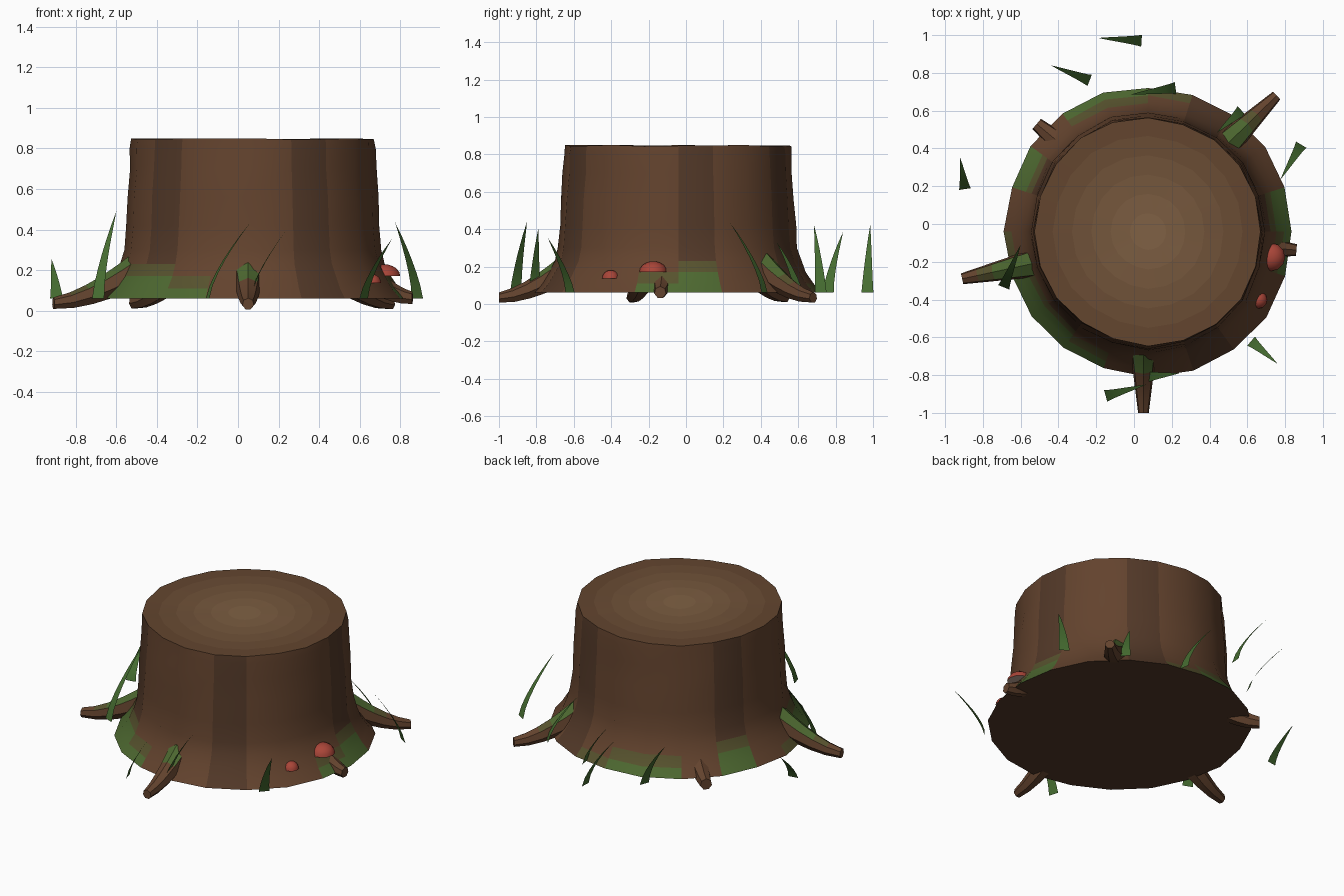
import bpy, bmesh, math, random
from mathutils import Vector

if "Cube" in bpy.data.objects:
    bpy.data.objects.remove(bpy.data.objects["Cube"])

random.seed(4)
CX, CY, SIDES = 0.075, -0.04, 20


def mat(name, r, g, b):
    m = bpy.data.materials.new(name)
    m.diffuse_color = (r, g, b, 1)
    m.use_nodes = True
    m.node_tree.nodes["Principled BSDF"].inputs["Base Color"].default_value = m.diffuse_color
    return m


BARK = mat("bark", .125, .056, .027)
DARK = mat("dark_bark", .085, .040, .021)
MOSSY = mat("mossy_bark", .095, .085, .027)
MOSS = mat("moss", .075, .14, .03)
GRASS = mat("grass_green", .06, .15, .03)
RED = mat("cap_red", .40, .06, .04)
PALE = mat("cap_underside", .55, .40, .32)


def finish(name, bm, mats, angle=40, normals=True):
    if normals:
        bmesh.ops.recalc_face_normals(bm, faces=bm.faces)
    me = bpy.data.meshes.new(name)
    bm.to_mesh(me)
    bm.free()
    for m in mats:
        me.materials.append(m)
    ob = bpy.data.objects.new(name, me)
    bpy.context.collection.objects.link(ob)
    bpy.ops.object.select_all(action='DESELECT')
    ob.select_set(True)
    bpy.context.view_layer.objects.active = ob
    bpy.ops.object.shade_smooth_by_angle(angle=math.radians(angle))
    return ob


def skin(bm, rings, pick=lambda i, j: 0):
    """Join consecutive vertex rings with quads; pick gives the material slot."""
    for i in range(len(rings) - 1):
        a, b = rings[i], rings[i + 1]
        for j in range(len(a)):
            k = (j + 1) % len(a)
            bm.faces.new((a[j], a[k], b[k], b[j])).material_index = pick(i, j)


# Trunk: flared, slightly lumpy rings (height, radius)
profile = [(.06, .765), (.11, .725), (.17, .685), (.23, .657), (.30, .638),
           (.42, .628), (.56, .620), (.70, .610), (.80, .606), (.845, .602)]
lump = [random.uniform(-.009, .009) for _ in range(SIDES)]
bm = bmesh.new()
rings = []
for z, r in profile:
    ring = []
    for j in range(SIDES):
        a = math.tau * j / SIDES
        rr = r + lump[j] + random.uniform(-.004, .004)
        dz = random.uniform(-.002, .006) if z > .82 else 0
        ring.append(bm.verts.new((CX + rr * math.cos(a), CY + rr * math.sin(a), z + dz)))
    rings.append(ring)
rim = [v.co.copy() for v in rings[-1]]

GROOVES = {0, 3, 8, 12, 16}
MOSS_HEIGHT = {19: 2, 0: 3, 4: 1, 5: 2, 6: 2, 8: 3, 10: 1, 11: 3, 12: 3, 13: 2}


def trunk_slot(i, j):
    h = MOSS_HEIGHT.get(j, 0)
    if i < h:
        return 3 if i < h - 1 else 2
    return 1 if j in GROOVES else 0


skin(bm, rings, trunk_slot)
bm.faces.new(rings[0]).material_index = 1
finish("trunk", bm, [BARK, DARK, MOSSY, MOSS])

# Cut wood top: concentric bands growing lighter towards the middle
bm = bmesh.new()
steps = [1, .84, .67, .5, .33, .16]
mid = Vector((CX, CY, .845))
rings = [[bm.verts.new(mid.lerp(p, s)) for p in rim] for s in steps]
skin(bm, rings, lambda i, j: i)
bm.faces.new(rings[-1]).material_index = 5
woods = [mat(f"cut_wood_{i}", .125 + .018 * i, .060 + .012 * i, .028 + .006 * i) for i in range(6)]
for f in bm.faces:
    f.normal_update()
finish("cut_top", bm, woods, normals=False)


# Roots: tapered seven-sided tubes sagging to the ground
def root(name, start, tip, z0, z1, r0, r1, moss):
    n, steps = 7, 5
    d = (Vector(tip) - Vector(start)).normalized()
    side = Vector((-d.y, d.x, 0))
    bm = bmesh.new()
    pts = []
    for i in range(steps + 1):
        t = i / steps
        p = Vector(start).lerp(Vector(tip), t)
        pts.append(Vector((p.x, p.y, z1 + (z0 - z1) * (1 - t) ** 1.6)))
    rings = []
    for i, p in enumerate(pts):
        tan = (pts[min(i + 1, steps)] - pts[max(i - 1, 0)]).normalized()
        up = tan.cross(side)
        if i == steps:
            up = Vector((0, 0, 1))
        r = r0 + (r1 - r0) * i / steps
        rings.append([bm.verts.new(p + side * r * math.cos(a) + up * r * math.sin(a))
                      for a in (math.tau * j / n + math.pi / 2 for j in range(n))])
    skin(bm, rings)
    bm.faces.new(rings[0])
    bm.faces.new(rings[-1])
    bmesh.ops.recalc_face_normals(bm, faces=bm.faces)
    reach = (Vector(tip) - Vector(start)).length * moss
    for f in bm.faces:
        c = f.calc_center_median()
        along = (Vector((c.x, c.y)) - Vector(start)).length
        if f.normal.z > .3 and along < reach:
            f.material_index = 2 if along < reach * .75 else 1
    finish(name, bm, [BARK, MOSSY, MOSS], 40)


root("left_root", (-.47, -.195), (-.91, -.29), .215, .036, .085, .030, .9)
root("front_root", (.05, -.61), (.05, -1.0), .205, .033, .080, .029, .5)
root("back_right_root", (.47, .40), (.755, .68), .205, .034, .080, .029, .7)
root("back_left_root", (-.30, .35), (-.515, .53), .19, .043, .075, .036, 0)
root("right_root", (.64, -.12), (.86, -.138), .16, .062, .065, .032, .4)


# Grass blades: flat strips bending from base to tip (base xy, tip xy, tip height)
blades = [
    (.04, .97, -.19, .985, .42), (-.235, .76, -.44, .84, .385),
    (.22, .72, -.02, .685, .42), (-.895, .185, -.92, .35, .255),
    (-.69, -.335, -.60, -.11, .49), (-.15, -.91, .065, -.85, .44),
    (.06, -.81, .24, -.79, .40), (.62, -.62, .76, -.74, .355),
    (.885, .42, .775, .235, .435), (.57, .60, .44, .485, .33)]
for n, (bx, by, tx, ty, h) in enumerate(blades):
    bm = bmesh.new()
    base, move = Vector((bx, by, .06)), Vector((tx - bx, ty - by, 0))
    side = Vector((-move.y, move.x, 0)).normalized()
    prev = None
    for i in range(6):
        t = i / 6
        p = base + move * t ** 1.4 + Vector((0, 0, (h - .06) * t))
        w = .032 * (1 - t) ** .85
        pair = [bm.verts.new(p - side * w), bm.verts.new(p + side * w)]
        if prev:
            bm.faces.new((prev[0], prev[1], pair[1], pair[0]))
        prev = pair
    bm.faces.new((prev[0], prev[1], bm.verts.new((tx, ty, h))))
    finish(f"grass_blade_{n + 1}", bm, [GRASS])


# Bracket mushrooms: flat-bottomed domes sunk in the flare
def mushroom(name, x, y, z, r, h):
    n = 12
    bm = bmesh.new()
    rings = [[bm.verts.new((x + r * c * math.cos(math.tau * j / n),
                            y + r * c * math.sin(math.tau * j / n), z + h * s))
              for j in range(n)]
             for c, s in ((math.cos(a), math.sin(a)) for a in (0, .35, .7, 1.05, 1.35))]
    skin(bm, rings)
    bm.faces.new(rings[-1])
    bm.faces.new(rings[0]).material_index = 1
    finish(name, bm, [RED, PALE])


mushroom("large_mushroom_cap", .725, -.175, .17, .075, .058)
mushroom("small_mushroom_cap", .66, -.402, .137, .046, .044)
